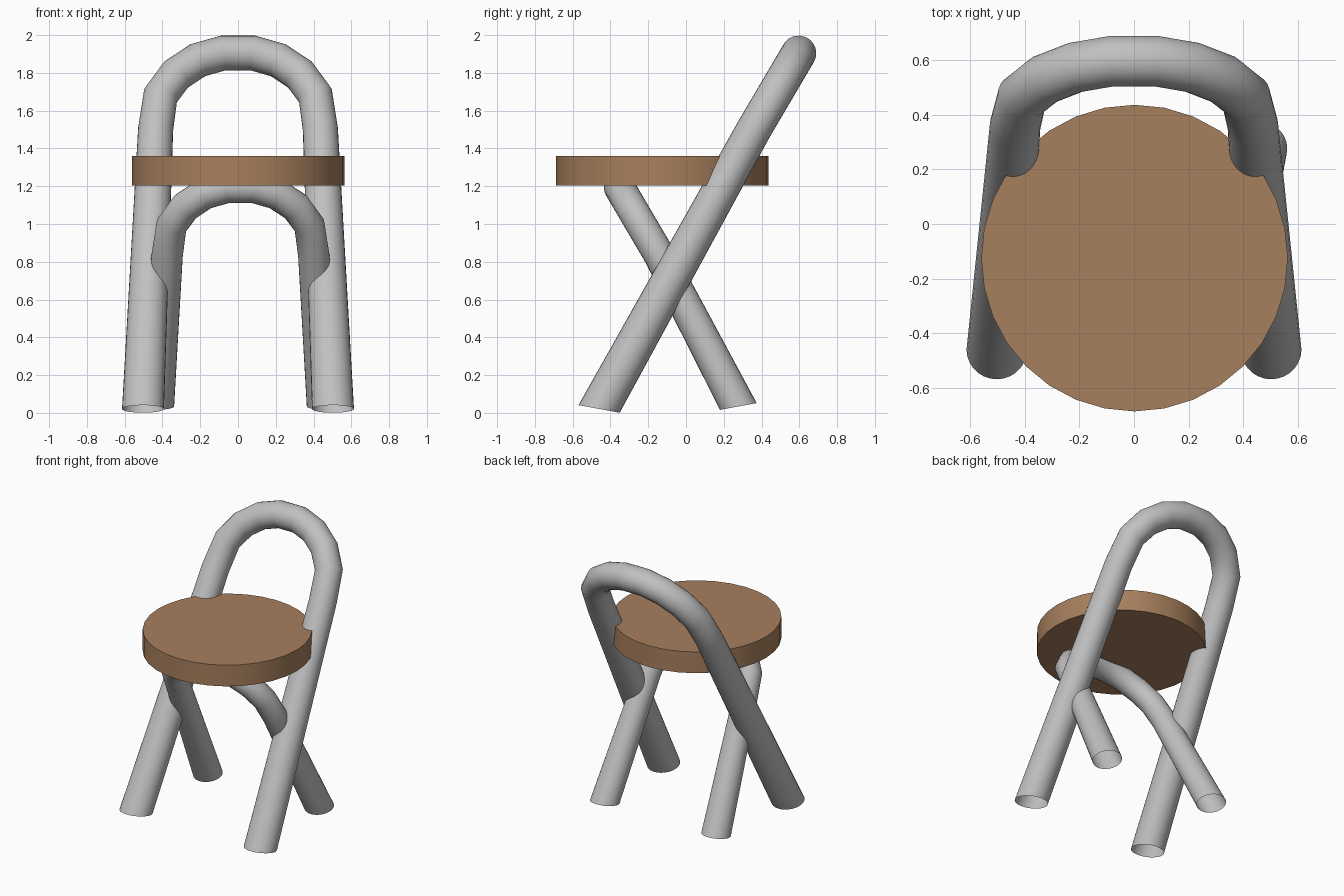
import bpy, bmesh, math
from mathutils import Vector

if "Cube" in bpy.data.objects:
    bpy.data.objects.remove(bpy.data.objects["Cube"])


def material(name, color):
    m = bpy.data.materials.new(name)
    m.diffuse_color = (*color, 1)
    m.use_nodes = True
    m.node_tree.nodes["Principled BSDF"].inputs["Base Color"].default_value = m.diffuse_color
    return m


metal = material("grey metal", (0.53, 0.53, 0.53))
wood = material("brown wood", (0.39, 0.215, 0.11))

# Half of the arch: (x, height below the crown), crown to shoulder
ARCH = [(0.08, 0.0), (0.213, 0.038), (0.327, 0.113), (0.41, 0.225), (0.436, 0.403)]
SIDES = 28


def finish(bm, name, mat):
    bmesh.ops.recalc_face_normals(bm, faces=bm.faces)
    mesh = bpy.data.meshes.new(name)
    bm.to_mesh(mesh)
    bm.free()
    mesh.materials.append(mat)
    ob = bpy.data.objects.new(name, mesh)
    bpy.context.collection.objects.link(ob)
    bpy.context.view_layer.objects.active = ob
    ob.select_set(True)
    bpy.ops.object.shade_smooth_by_angle(angle=math.radians(40))
    ob.select_set(False)
    return ob


def tube_frame(name, scale, crown, foot, lean, x_offset):
    """Leaning open-ended tube hoop; lean is +1 backward, -1 forward."""
    slope = 1.70
    cy, cz = crown
    half = [Vector((x * scale, cy - lean * d * scale / slope, cz - d * scale)) for x, d in ARCH]
    half.append(Vector(foot))
    left = [Vector((-p.x, p.y, p.z)) for p in reversed(half)]
    path = left + half
    radii = [0.093 * scale] * len(path)
    radii[0] = radii[-1] = 0.111 * scale
    plane_normal = Vector((0, -slope * lean, 1)).normalized()
    bm = bmesh.new()
    rings = []
    last = len(path) - 1
    for i, p in enumerate(path):
        if i == 0:
            t = Vector((0, 0.18 * lean, 0.98))        # skewed foot cut
        elif i == last:
            t = Vector((0, -0.18 * lean, -0.98))
        else:
            t = (path[i + 1] - p).normalized() + (p - path[i - 1]).normalized()
        t.normalize()
        u = (plane_normal - t * plane_normal.dot(t)).normalized()
        v = t.cross(u)
        ring = []
        for k in range(SIDES):
            a = 2 * math.pi * k / SIDES
            co = p + (u * math.cos(a) + v * math.sin(a)) * radii[i]
            ring.append(bm.verts.new(co + Vector((x_offset, 0, 0))))
        rings.append(ring)
    for a, b in zip(rings, rings[1:]):
        for k in range(SIDES):
            n = (k + 1) % SIDES
            bm.faces.new((a[k], a[n], b[n], b[k]))
    return finish(bm, name, metal)


# Tall hoop: front legs and backrest
tube_frame("backrest_frame", 1.0, (0.597, 1.905), (0.503, -0.46, 0.021), 1, 0)
# Short hoop: back legs and seat support
tube_frame("back_leg_frame", 0.89, (-0.352, 1.193), (0.45, 0.277, 0.034), -1, 0.013)

# Round seat
bm = bmesh.new()
bmesh.ops.create_cone(bm, cap_ends=True, segments=32, radius1=0.562, radius2=0.562, depth=0.155)
bmesh.ops.translate(bm, verts=bm.verts, vec=(0.002, -0.125, 1.2825))
finish(bm, "seat", wood)
